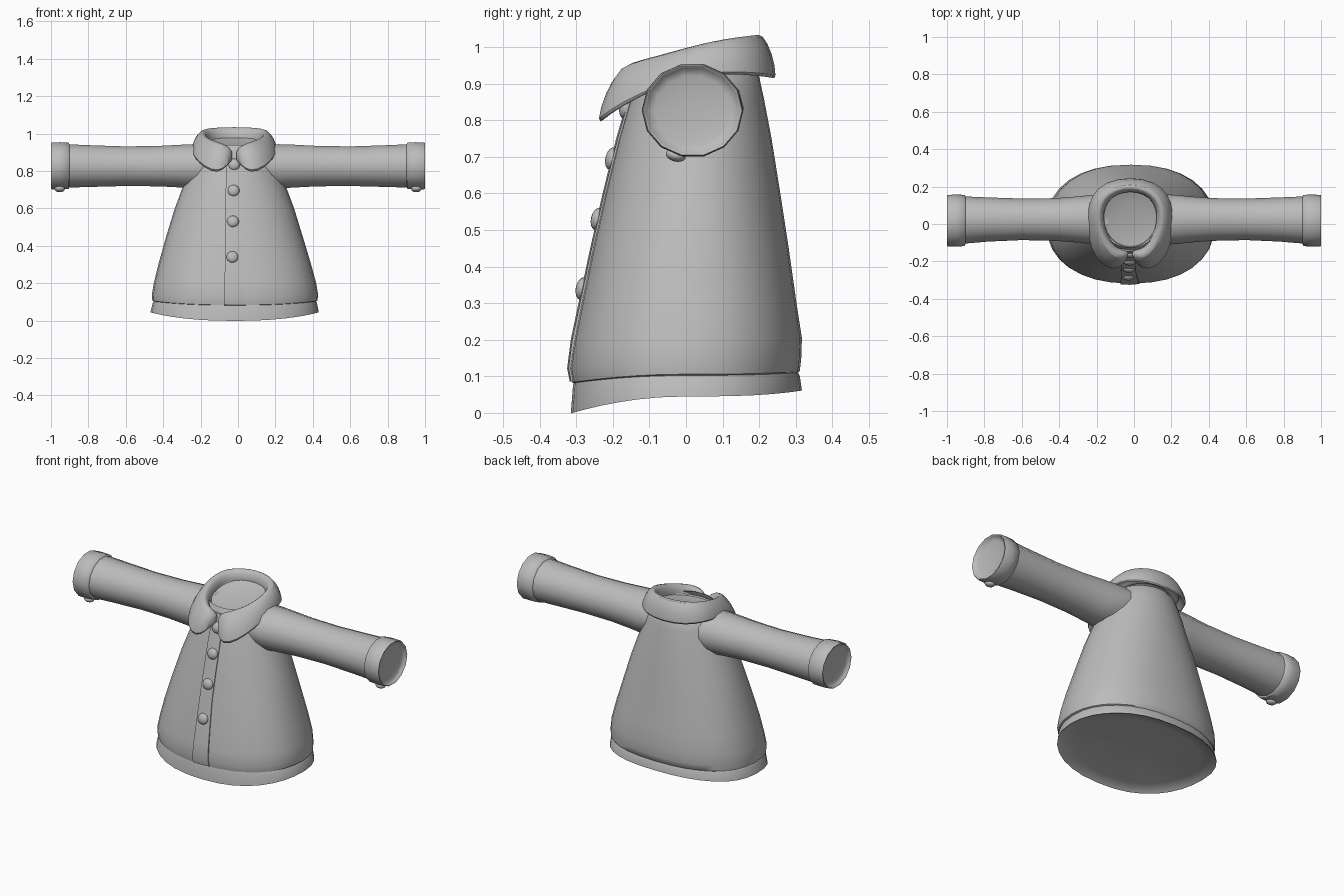
import bpy, bmesh, math
from mathutils import Vector

if "Cube" in bpy.data.objects:
    bpy.data.objects.remove(bpy.data.objects["Cube"])

CX = -0.02  # centre line of the garment

cloth = bpy.data.materials.new("grey cloth")
cloth.diffuse_color = (0.5, 0.5, 0.5, 1)
cloth.use_nodes = True
cloth.node_tree.nodes["Principled BSDF"].inputs["Base Color"].default_value = cloth.diffuse_color


def finish(name, bm, angle=50):
    bmesh.ops.recalc_face_normals(bm, faces=bm.faces)
    me = bpy.data.meshes.new(name)
    bm.to_mesh(me)
    bm.free()
    me.materials.append(cloth)
    ob = bpy.data.objects.new(name, me)
    bpy.context.collection.objects.link(ob)
    bpy.ops.object.select_all(action='DESELECT')
    ob.select_set(True)
    bpy.context.view_layer.objects.active = ob
    bpy.ops.object.shade_smooth_by_angle(angle=math.radians(angle))
    return ob


def loft(name, rings, caps=(False, False), angle=50):
    """Skin a list of equal-length point rings."""
    bm = bmesh.new()
    vs = [[bm.verts.new(p) for p in r] for r in rings]
    n = len(rings[0])
    for a, b in zip(vs, vs[1:]):
        for i in range(n):
            j = (i + 1) % n
            bm.faces.new((a[i], a[j], b[j], b[i]))
    for flag, r in zip(caps, (vs[0], vs[-1])):
        if flag:
            bm.faces.new(r)
    return finish(name, bm, angle)


def dish(ring, direction):
    """Shallow recessed rings that close an opening."""
    pts = [Vector(p) for p in ring]
    mid = sum(pts, Vector()) / len(pts)
    d = Vector(direction)
    return [[mid + (p - mid) * k + d * depth for p in pts]
            for k, depth in ((0.98, 0.008), (0.8, 0.014), (0.5, 0.019), (0.2, 0.021))]


def sag(y):
    """Hem drops at the front and lifts a little at the back."""
    s = y / 0.31
    return -0.045 * s * s if s < 0 else 0.015 * s ** 3


def oval(z, x0, x1, y0, y1, drop=0.0, n=32):
    """Ring that is slightly boxy at the hem and round at the neck."""
    power = 0.88 + 0.12 * min(1, max(0, (z - 0.3) / 0.5))
    pts = []
    for i in range(n):
        a = 2 * math.pi * i / n
        c, s = (math.copysign(abs(t) ** power, t) for t in (math.cos(a), math.sin(a)))
        y = (y0 + y1) / 2 + (y1 - y0) / 2 * s
        pts.append(((x0 + x1) / 2 + (x1 - x0) / 2 * c, y, z + drop * sag(y)))
    return pts


# Body: z, left, right, front, back, share of hem drop
BODY = [(0.10, -0.445, 0.41, -0.300, 0.302, 0.5),
        (0.106, -0.458, 0.425, -0.311, 0.311, 0.5),
        (0.14, -0.460, 0.428, -0.318, 0.315, 0.4),
        (0.20, -0.450, 0.418, -0.308, 0.317, 0.25),
        (0.30, -0.426, 0.391, -0.287, 0.302, 0.1),
        (0.45, -0.384, 0.346, -0.255, 0.281, 0),
        (0.60, -0.338, 0.300, -0.221, 0.258, 0),
        (0.75, -0.282, 0.244, -0.184, 0.234, 0),
        (0.86, -0.240, 0.203, -0.152, 0.213, 0),
        (0.92, -0.210, 0.172, -0.135, 0.200, 0),
        (0.94, -0.185, 0.145, -0.125, 0.185, 0)]
loft("shirt_body", [oval(*k) for k in BODY])

# Hem band, closed by a shallow lining
HEM = [(0.104, -0.450, 0.415, -0.306, 0.306, 0.45),
       (0.095, -0.456, 0.422, -0.309, 0.311, 0.45),
       (0.045, -0.468, 0.432, -0.315, 0.317, 1),
       (0.047, -0.462, 0.426, -0.309, 0.311, 1)]
hem = [oval(*k) for k in HEM]
loft("hem_band", hem + dish(hem[-1], (0, 0, 1)), caps=(False, True), angle=60)

# Neck lining, tilted to follow the collar
neck = [(CX + 0.145 * math.cos(a), 0.03 + 0.155 * math.sin(a), 0.955 + 0.037 * math.sin(a))
        for a in (2 * math.pi * i / 24 for i in range(24))]
loft("neck_lining", [neck] + dish(neck, (0, 0.2, -1)), caps=(False, True))


def front(z):
    """Front surface depth of the body at a height."""
    z = z + 0.018 if z < 0.2 else z
    for a, b in zip(BODY[1:], BODY[2:]):
        if z <= b[0]:
            t = max(0, (z - a[0]) / (b[0] - a[0]))
            return a[3] + t * (b[3] - a[3])
    return BODY[-1][3]


# Button placket running down the front
strip = []
for z in (0.086, 0.122, 0.2, 0.3, 0.45, 0.6, 0.75, 0.86, 0.91):
    y = front(z)
    w = 0.03 - 0.02 * min(1, (z - 0.086) / 0.35)
    l = -0.074 + 0.012 * z
    strip.append([(l, y + 0.012, z), (l, y - 0.006, z), (CX, y - 0.007, z),
                  (w, y - 0.003, z), (w, y + 0.012, z)])
loft("button_placket", strip, caps=(True, True), angle=35)


def button(name, pos, r, axis):
    bm = bmesh.new()
    bmesh.ops.create_uvsphere(bm, u_segments=14, v_segments=8, radius=r)
    rot = Vector((0, 0, 1)).rotation_difference(Vector(axis)).to_matrix()
    for v in bm.verts:
        v.co.z *= 0.6
        v.co = rot @ v.co + Vector(pos)
    finish(name, bm)


for i, (x, z) in enumerate([(-0.021, 0.835), (-0.024, 0.695), (-0.027, 0.53), (-0.03, 0.34)]):
    button(f"front_button_{i + 1}", (x, front(z) - 0.004, z), 0.032, (0, -1, 0.22))


def tube(side, keys, n=14):
    rings = []
    for x, y0, y1, z0, z1 in keys:
        rings.append([(side * x, (y0 + y1) / 2 + (y1 - y0) / 2 * math.cos(2 * math.pi * i / n),
                       (z0 + z1) / 2 + (z1 - z0) / 2 * math.sin(2 * math.pi * i / n))
                      for i in range(n)])
    return rings


SLEEVE = [(0.14, -0.110, 0.158, 0.72, 0.945), (0.22, -0.108, 0.156, 0.703, 0.946),
          (0.29, -0.100, 0.148, 0.708, 0.944), (0.42, -0.090, 0.138, 0.715, 0.937),
          (0.60, -0.086, 0.136, 0.717, 0.934), (0.78, -0.094, 0.142, 0.712, 0.940),
          (0.92, -0.106, 0.148, 0.708, 0.946)]
CUFF = [(0.90, -0.106, 0.146, 0.712, 0.944), (0.906, -0.118, 0.156, 0.700, 0.954),
        (0.95, -0.121, 0.157, 0.698, 0.957), (0.994, -0.120, 0.156, 0.699, 0.955),
        (1.0, -0.117, 0.153, 0.702, 0.952), (0.998, -0.112, 0.148, 0.707, 0.947)]
for side, label in ((-1, "left"), (1, "right")):
    loft(f"{label}_sleeve", tube(side, SLEEVE))
    cuff = tube(side, CUFF)
    loft(f"{label}_cuff", cuff + dish(cuff[-1], (-side, 0, 0)), caps=(False, True), angle=60)
    button(f"{label}_cuff_button", (side * 0.953, -0.028, 0.704), 0.028, (0, -0.25, -1))

# Collar: fold line and outer edge stations from front to back (mirrored)
FOLD = [(-0.002, -0.168, 0.912), (0.05, -0.185, 0.946), (0.10, -0.165, 0.962), (0.155, -0.085, 0.98),
        (0.178, 0.0, 1.003), (0.180, 0.08, 1.021), (0.157, 0.145, 1.031),
        (0.09, 0.197, 1.037), (0, 0.214, 1.039)]
EDGE = [(0.038, -0.228, 0.822), (0.092, -0.254, 0.780), (0.165, -0.225, 0.808), (0.220, -0.135, 0.862),
        (0.234, -0.03, 0.902), (0.234, 0.07, 0.922), (0.212, 0.16, 0.922),
        (0.140, 0.232, 0.914), (0, 0.258, 0.909)]


def shrink(p, k, dz=0.0):
    return Vector((p.x * k, 0.03 + (p.y - 0.03) * k, p.z + dz))


def section(f, e):
    f, e = Vector(f), Vector(e)
    mid = f.lerp(e, 0.5)
    return [shrink(f, 0.80, -0.09), shrink(f, 0.77, -0.045), shrink(f, 0.88, -0.005), f,
            shrink(mid, 1.04, 0.01), e, shrink(e, 0.93, 0.004), shrink(mid, 0.92, -0.01),
            shrink(f, 0.92, -0.08)]


half = [section(f, e) for f, e in zip(FOLD, EDGE)]
other = [[Vector((-p.x, p.y, p.z)) for p in s] for s in half[:-1]]
rings = [[p + Vector((CX, 0, 0)) for p in s] for s in half + other[::-1]]
collar = loft("collar", rings, caps=(True, True), angle=60)
sub = collar.modifiers.new("soft_fold", 'SUBSURF')
sub.levels = sub.render_levels = 1
